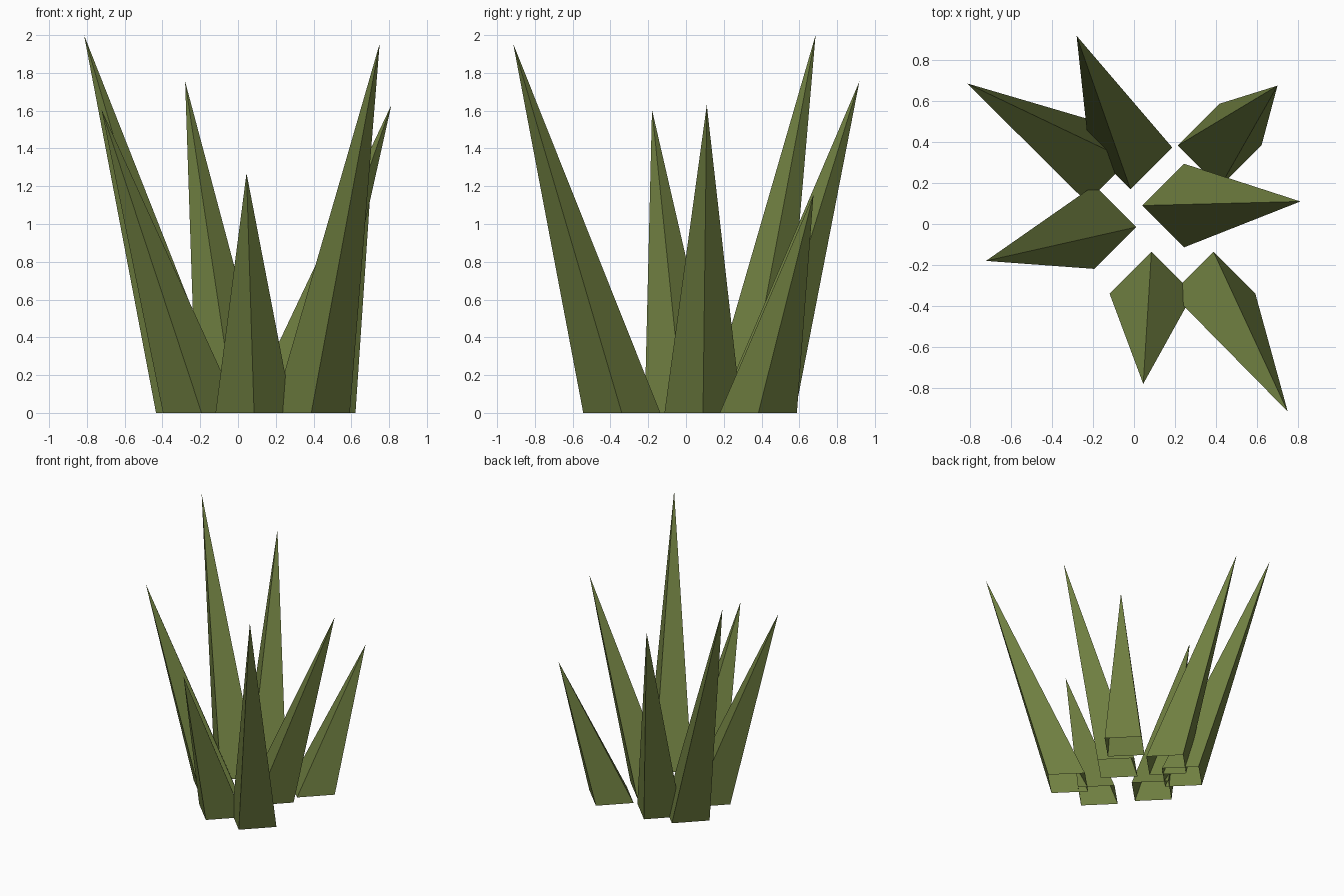
import bpy, bmesh, math

if "Cube" in bpy.data.objects:
    bpy.data.objects.remove(bpy.data.objects["Cube"])

# Leaf colour
green = bpy.data.materials.new("leaf green")
green.diffuse_color = (0.16, 0.212, 0.052, 1)
green.use_nodes = True
green.node_tree.nodes["Principled BSDF"].inputs["Base Color"].default_value = green.diffuse_color

RADIUS = 0.204  # half diagonal of each square blade base


def blade(name, base, tip):
    """Four-sided leaning spike, open underneath."""
    bm = bmesh.new()
    ring = [bm.verts.new((base[0] + RADIUS * math.cos(i * math.pi / 2),
                          base[1] + RADIUS * math.sin(i * math.pi / 2), 0))
            for i in range(4)]
    apex = bm.verts.new(tip)
    for i in range(4):
        bm.faces.new((ring[i], ring[(i + 1) % 4], apex))
    mesh = bpy.data.meshes.new(name)
    bm.to_mesh(mesh)
    bm.free()
    mesh.materials.append(green)
    bpy.context.collection.objects.link(bpy.data.objects.new(name, mesh))


# Blades: base centre, tip
blade("front_blade", (0.085, -0.34), (0.045, -0.78, 1.27))
blade("front_right_blade", (0.388, -0.34), (0.75, -0.915, 1.955))
blade("right_blade", (0.244, 0.09), (0.812, 0.11, 1.63))
blade("back_right_blade", (0.418, 0.383), (0.70, 0.675, 1.155))
blade("back_blade", (-0.017, 0.373), (-0.28, 0.918, 1.755))
blade("back_left_blade", (-0.23, 0.31), (-0.815, 0.686, 2.0))
blade("left_blade", (-0.193, -0.015), (-0.722, -0.18, 1.605))
